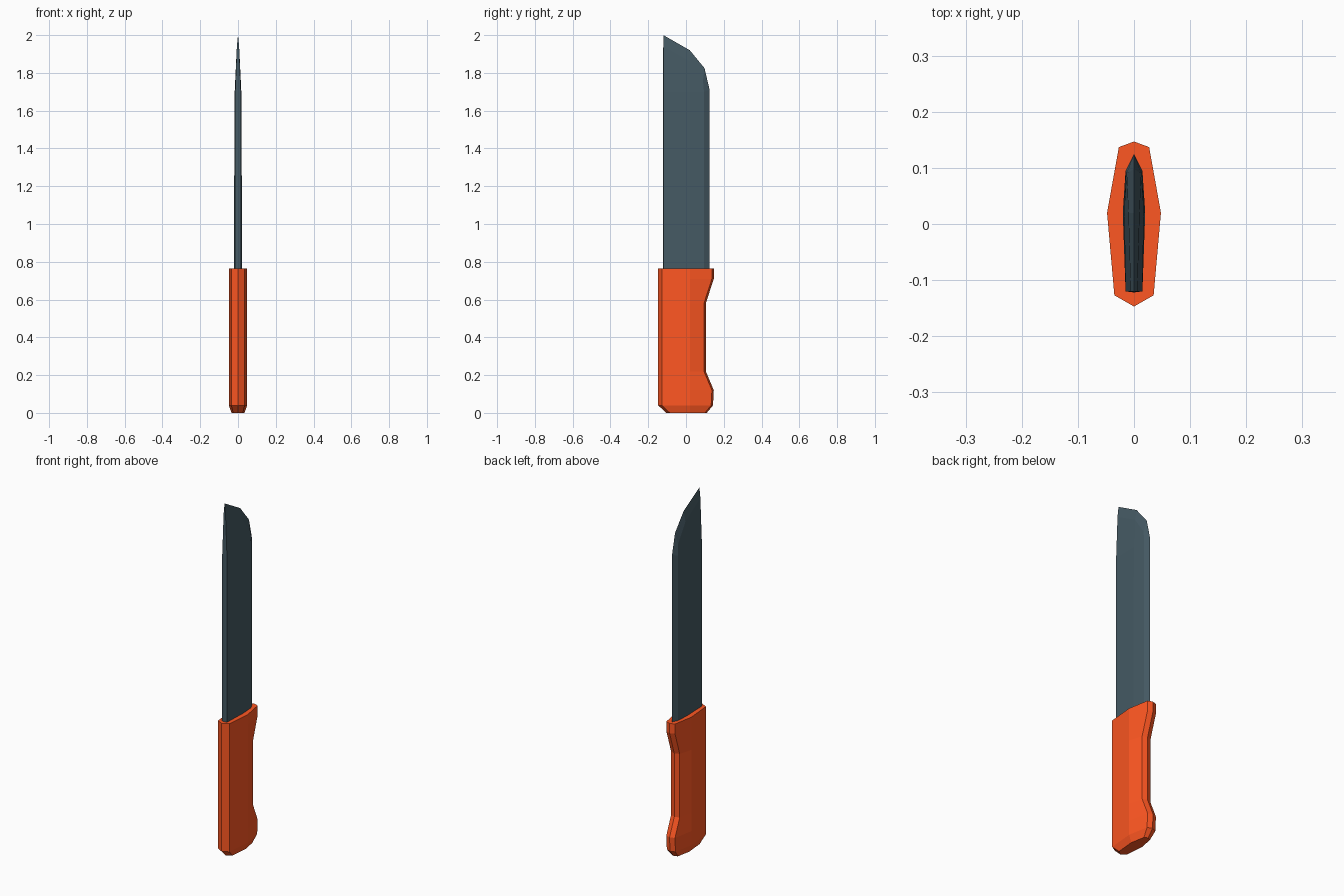
import bpy, bmesh

if "Cube" in bpy.data.objects:
    bpy.data.objects.remove(bpy.data.objects["Cube"])


def make_object(name, bm, color):
    bmesh.ops.recalc_face_normals(bm, faces=bm.faces)
    mesh = bpy.data.meshes.new(name)
    bm.to_mesh(mesh)
    bm.free()
    obj = bpy.data.objects.new(name, mesh)
    bpy.context.collection.objects.link(obj)
    mat = bpy.data.materials.new(name + "_color")
    mat.diffuse_color = color
    mat.use_nodes = True
    mat.node_tree.nodes["Principled BSDF"].inputs["Base Color"].default_value = mat.diffuse_color
    mesh.materials.append(mat)
    return obj


# Handle: eight-sided rings lofted upward (z, front y, back y, width scale)
rings = [(0.00, -0.105, 0.110, 0.72), (0.04, -0.147, 0.143, 1),
         (0.12, -0.147, 0.147, 1), (0.22, -0.147, 0.105, 1),
         (0.58, -0.147, 0.105, 1), (0.71, -0.147, 0.147, 1),
         (0.765, -0.147, 0.147, 1)]
bm = bmesh.new()
loops = []
for z, front, back, s in rings:
    half = [(0.035 * s, front + 0.02), (0.048 * s, 0.02), (0.027 * s, back - 0.01)]
    pts = [(0, front)] + half + [(0, back)] + [(-x, y) for x, y in reversed(half)]
    loops.append([bm.verts.new((x, y, z)) for x, y in pts])
for low, high in zip(loops, loops[1:]):
    for i in range(8):
        j = (i + 1) % 8
        bm.faces.new((low[i], low[j], high[j], high[i]))
bm.faces.new(loops[0])
bm.faces.new(loops[-1])
make_object("handle", bm, (1.0, 0.095, 0.016, 1))

# Blade: half of the blade, mirrored across its cutting plane
bm = bmesh.new()
base = 0.76


def points(coords):
    return [bm.verts.new(c) for c in coords]


edge = points([(0, -0.12, 2.0), (0, 0.02, 1.92), (0, 0.098, 1.825),
               (0, 0.125, 1.71), (0, 0.125, base)])
bevel = points([(0.006, -0.12, 1.94), (0.010, 0.02, 1.86), (0.013, 0.09, 1.76),
                (0.015, 0.095, 1.70), (0.015, 0.095, base)])
spine = points([(0.015, -0.12, 1.70), (0.015, -0.12, base)])
belly = points([(0.0175, 0.02, 1.70), (0.02, 0.02, 1.23), (0.02, 0.02, base)])
back = points([(0, -0.122, 1.70), (0, -0.122, base)])

# Ground cutting bevel
for i in range(4):
    bm.faces.new((bevel[i], bevel[i + 1], edge[i + 1], edge[i]))
# Side panels, spine and base
for face in [(spine[0], belly[0], bevel[1], bevel[0]),
             (belly[0], bevel[3], bevel[2], bevel[1]),
             (spine[1], belly[2], belly[1], belly[0], spine[0]),
             (belly[2], bevel[4], bevel[3], belly[0], belly[1]),
             (back[1], spine[1], spine[0], back[0]),
             (back[0], spine[0], bevel[0], edge[0]),
             (back[1], edge[4], bevel[4], belly[2], spine[1])]:
    bm.faces.new(face)
mirrored = bmesh.ops.duplicate(bm, geom=bm.verts[:] + bm.edges[:] + bm.faces[:])
for v in mirrored["geom"]:
    if isinstance(v, bmesh.types.BMVert):
        v.co.x = -v.co.x
bmesh.ops.remove_doubles(bm, verts=bm.verts, dist=0.0001)
make_object("blade", bm, (0.06, 0.102, 0.127, 1))
